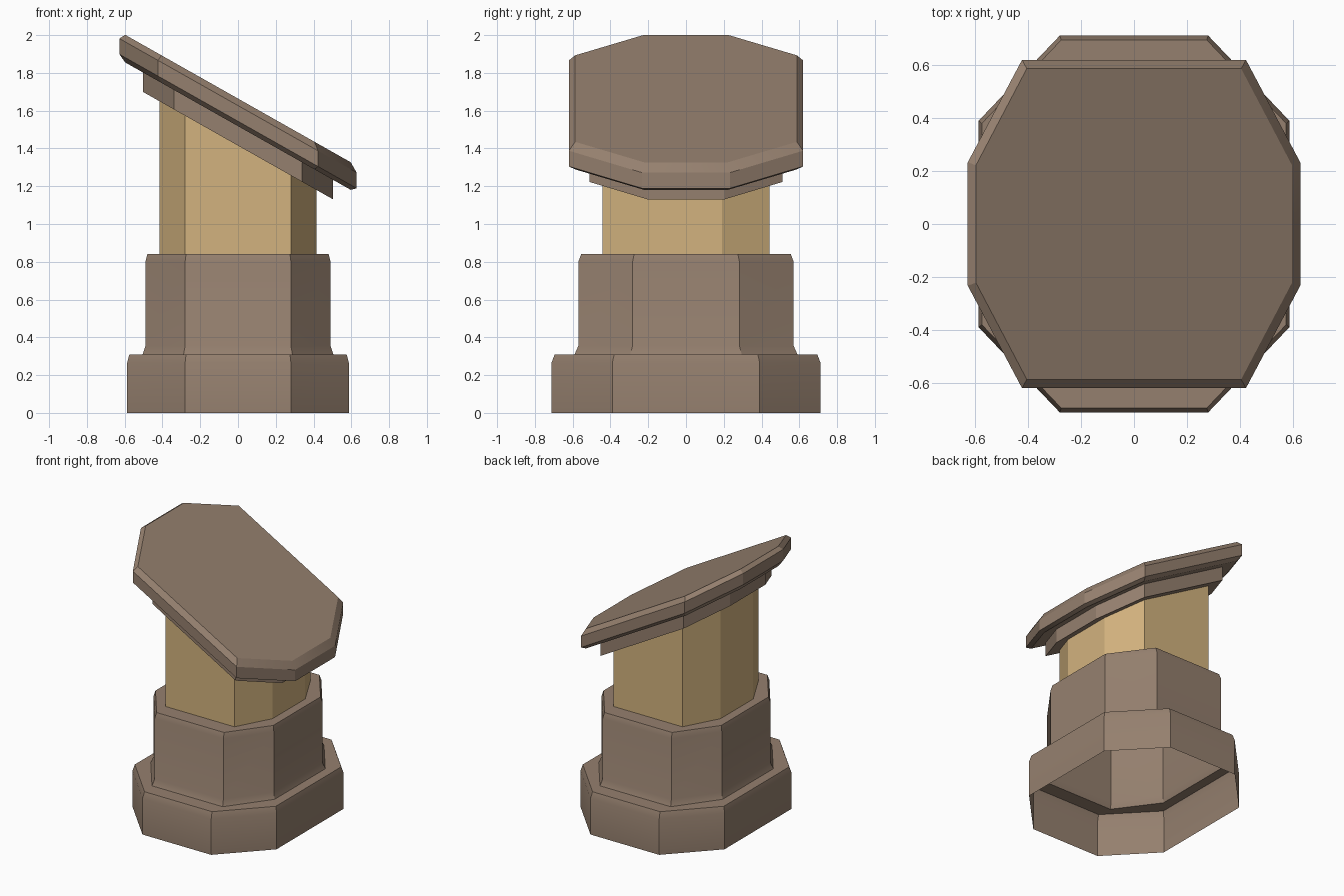
import bpy
import bmesh
import math

if "Cube" in bpy.data.objects:
    bpy.data.objects.remove(bpy.data.objects["Cube"], do_unlink=True)

SLOPE = -0.565  # fall of the slanted top towards +x


def material(name, rgb):
    mat = bpy.data.materials.new(name)
    mat.use_nodes = True
    colour = (*rgb, 1.0)
    mat.diffuse_color = colour
    mat.node_tree.nodes["Principled BSDF"].inputs["Base Color"].default_value = colour
    return mat


brown = material("brown stone", (0.30, 0.215, 0.157))
tan = material("tan stone", (0.65, 0.45, 0.21))


def octagon(hx, hy, fx, fy):
    """Corners of an octagon: half sizes hx, hy and half flats fx, fy."""
    quarter = [(hx, fy), (fx, hy)]
    half = quarter + [(-x, y) for x, y in reversed(quarter)]
    return half + [(-x, -y) for x, y in half]


def loft(name, rings, mat, bottom=True, smooth=True):
    """Skin rings of (octagon, height, slope) from the bottom up."""
    bm = bmesh.new()
    loops = [[bm.verts.new((x, y, z + slope * x)) for x, y in octagon(*size)]
             for size, z, slope in rings]
    for low, high in zip(loops, loops[1:]):
        for i in range(8):
            j = (i + 1) % 8
            bm.faces.new((low[i], low[j], high[j], high[i]))
    bm.faces.new(loops[-1])
    if bottom:
        bm.faces.new(loops[0][::-1])
    mesh = bpy.data.meshes.new(name)
    bm.to_mesh(mesh)
    bm.free()
    mesh.materials.append(mat)
    obj = bpy.data.objects.new(name, mesh)
    bpy.context.collection.objects.link(obj)
    if smooth:
        bpy.ops.object.select_all(action="DESELECT")
        obj.select_set(True)
        bpy.context.view_layer.objects.active = obj
        bpy.ops.object.shade_smooth_by_angle(angle=math.radians(25))
    return obj


# Two-step plinth, a hollow skin open underneath
loft("stepped_plinth", [
    ((0.587, 0.712, 0.28, 0.39), 0.0, 0),
    ((0.587, 0.712, 0.28, 0.39), 0.265, 0),
    ((0.575, 0.695, 0.275, 0.38), 0.31, 0),
    ((0.505, 0.59, 0.288, 0.295), 0.31, 0),
    ((0.49, 0.57, 0.28, 0.283), 0.355, 0),
    ((0.49, 0.57, 0.28, 0.283), 0.80, 0),
    ((0.48, 0.555, 0.275, 0.275), 0.84, 0),
], brown, bottom=False)

# Column cut at a slant under the top
shaft = (0.415, 0.442, 0.28, 0.19)
loft("column", [(shaft, 0.84, 0), (shaft, 1.42, SLOPE)], tan, smooth=False)

# Slanted collar below the top slab
collar = (0.503, 0.512, 0.34, 0.205)
loft("collar", [(collar, 1.415, SLOPE), (collar, 1.52, SLOPE)], brown, smooth=False)

# Slanted top slab with bevelled rims
rim = (0.628, 0.62, 0.423, 0.233)
inner = (0.597, 0.587, 0.405, 0.222)
loft("slanted_top", [
    (inner, 1.518, SLOPE),
    (rim, 1.544, SLOPE),
    (rim, 1.627, SLOPE),
    (inner, 1.664, SLOPE),
], brown)
